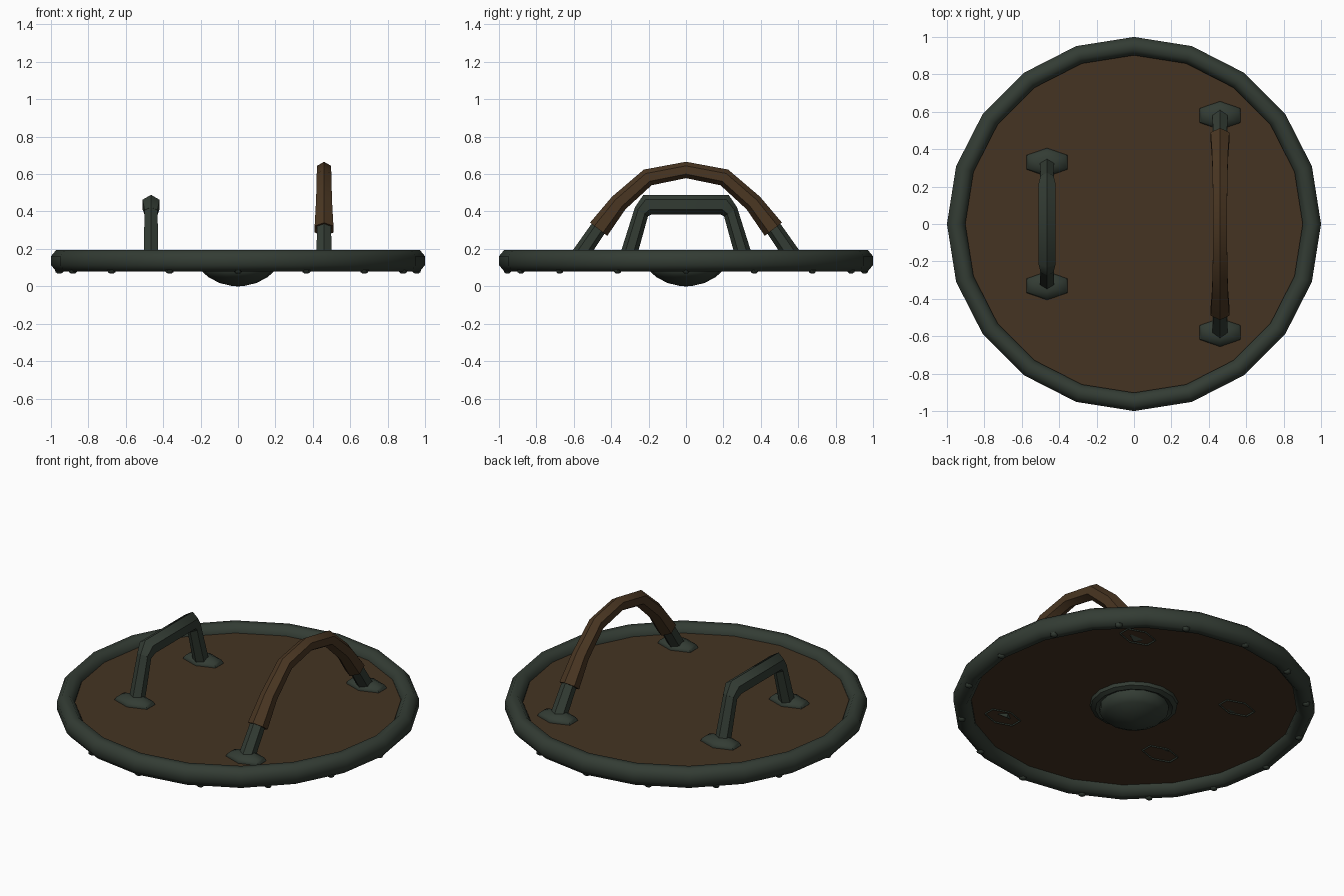
import bpy, bmesh, math
from mathutils import Vector

if "Cube" in bpy.data.objects:
    bpy.data.objects.remove(bpy.data.objects["Cube"])


def mat(name, c):
    m = bpy.data.materials.new(name)
    m.diffuse_color = (*c, 1)
    m.use_nodes = True
    m.node_tree.nodes["Principled BSDF"].inputs["Base Color"].default_value = m.diffuse_color
    return m


METAL = mat("dark green metal", (0.033, 0.045, 0.034))
WOOD = mat("brown wood", (0.058, 0.034, 0.016))
LEATHER = mat("brown leather", (0.068, 0.037, 0.016))


def build(name, rings, material, closed=False, caps=(True, True), smooth=50):
    """Skin a list of equal-length vertex rings into one object."""
    bm = bmesh.new()
    loops = [[bm.verts.new(p) for p in r] for r in rings]
    n = len(loops[0])
    pairs = list(zip(loops, loops[1:]))
    if closed:
        pairs.append((loops[-1], loops[0]))
    for a, b in pairs:
        for i in range(n):
            j = (i + 1) % n
            bm.faces.new((a[i], a[j], b[j], b[i]))
    if not closed:
        if caps[0]:
            bm.faces.new(loops[0][::-1])
        if caps[1]:
            bm.faces.new(loops[-1])
    bmesh.ops.recalc_face_normals(bm, faces=bm.faces)
    me = bpy.data.meshes.new(name)
    bm.to_mesh(me)
    bm.free()
    me.materials.append(material)
    ob = bpy.data.objects.new(name, me)
    bpy.context.collection.objects.link(ob)
    if smooth:
        bpy.context.view_layer.objects.active = ob
        ob.select_set(True)
        bpy.ops.object.shade_smooth_by_angle(angle=math.radians(smooth))
        ob.select_set(False)
    return ob


def ring(r, z, n, cx=0, cy=0, sx=1, sy=1, a0=0):
    return [(cx + sx * r * math.cos(a0 + 2 * math.pi * i / n),
             cy + sy * r * math.sin(a0 + 2 * math.pi * i / n), z) for i in range(n)]


def tube(name, x, path, material, sides=6):
    """Sweep a polygon along a (y, z, radius) path lying in the plane at x."""
    pts = [Vector((x, y, z)) for y, z, r in path]
    rings = []
    for i, p in enumerate(pts):
        d1 = (pts[min(i + 1, len(pts) - 1)] - p)
        d0 = (p - pts[max(i - 1, 0)])
        d1 = d1.normalized() if d1.length else d0.normalized()
        d0 = d0.normalized() if d0.length else d1
        t = (d0 + d1).normalized()
        nrm = Vector((0, -t.z, t.y))
        mitre = 1 / max(0.6, t.dot(d1))
        r = path[i][2]
        rings.append([p + nrm * r * mitre * math.cos(2 * math.pi * k / sides)
                      + Vector((1, 0, 0)) * r * math.sin(2 * math.pi * k / sides)
                      for k in range(sides)])
    return build(name, rings, material)


def mirrored(half):
    return half + [(-y, z, r) for y, z, r in half[::-1] if y != 0]


# Wooden board
build("shield_board", [ring(0.93, 0.132, 20), ring(0.93, 0.15, 20)], WOOD, smooth=0)

# Metal rim, eight-sided section
section = [(0.951 + 0.053 * math.cos(a), 0.137 + 0.0625 * math.sin(a))
           for a in (math.pi / 8 + k * math.pi / 4 for k in range(8))]
build("rim", [ring(r, z, 20) for r, z in section], METAL, closed=True, smooth=60)

# Central boss on the underside, collar then dome
boss = [(0.245, 0.136), (0.24, 0.112), (0.215, 0.1), (0.19, 0.112), (0.19, 0.078),
        (0.16, 0.05), (0.1, 0.018), (0.03, 0.001), (0.008, 0.0)]
build("boss", [ring(r, z, 16) for r, z in boss], METAL, caps=(False, True))

# Rivets under the rim
for k in range(16):
    a = k * math.pi / 8
    c = (0.955 * math.cos(a), 0.955 * math.sin(a))
    build("rivet", [ring(0.024, 0.086, 6, *c), ring(0.02, 0.075, 6, *c),
                    ring(0.01, 0.068, 6, *c)], METAL)

# Hexagonal flanges where the handles meet the board
for x, y in ((-0.465, 0.33), (0.46, 0.58)):
    for s in (1, -1):
        prof = [(0.8, 0.142), (0.9, 0.125), (1.0, 0.152), (0.9, 0.17), (0.45, 0.187)]
        build("flange", [ring(r, z, 6, x, s * y, 0.127, 0.076, math.pi / 2)
                         for r, z in prof], METAL, caps=(False, True))

# Hand grip: legs and thicker bar
for s in (1, -1):
    tube("hand_grip_leg", -0.465, [(s * 0.315, 0.14, 0.045), (s * 0.235, 0.41, 0.04)], METAL)
    tube("arm_strap_leg", 0.46, [(s * 0.585, 0.14, 0.047), (s * 0.455, 0.33, 0.043)], METAL)
tube("hand_grip_bar", -0.465, mirrored([(0.244, 0.395, 0.04), (0.205, 0.437, 0.052)]), METAL)

# Leather-wrapped arm loop
tube("arm_strap_wrap", 0.46, mirrored([(0.467, 0.305, 0.058), (0.36, 0.445, 0.049),
                                       (0.205, 0.582, 0.045), (0, 0.622, 0.043)]), LEATHER)
